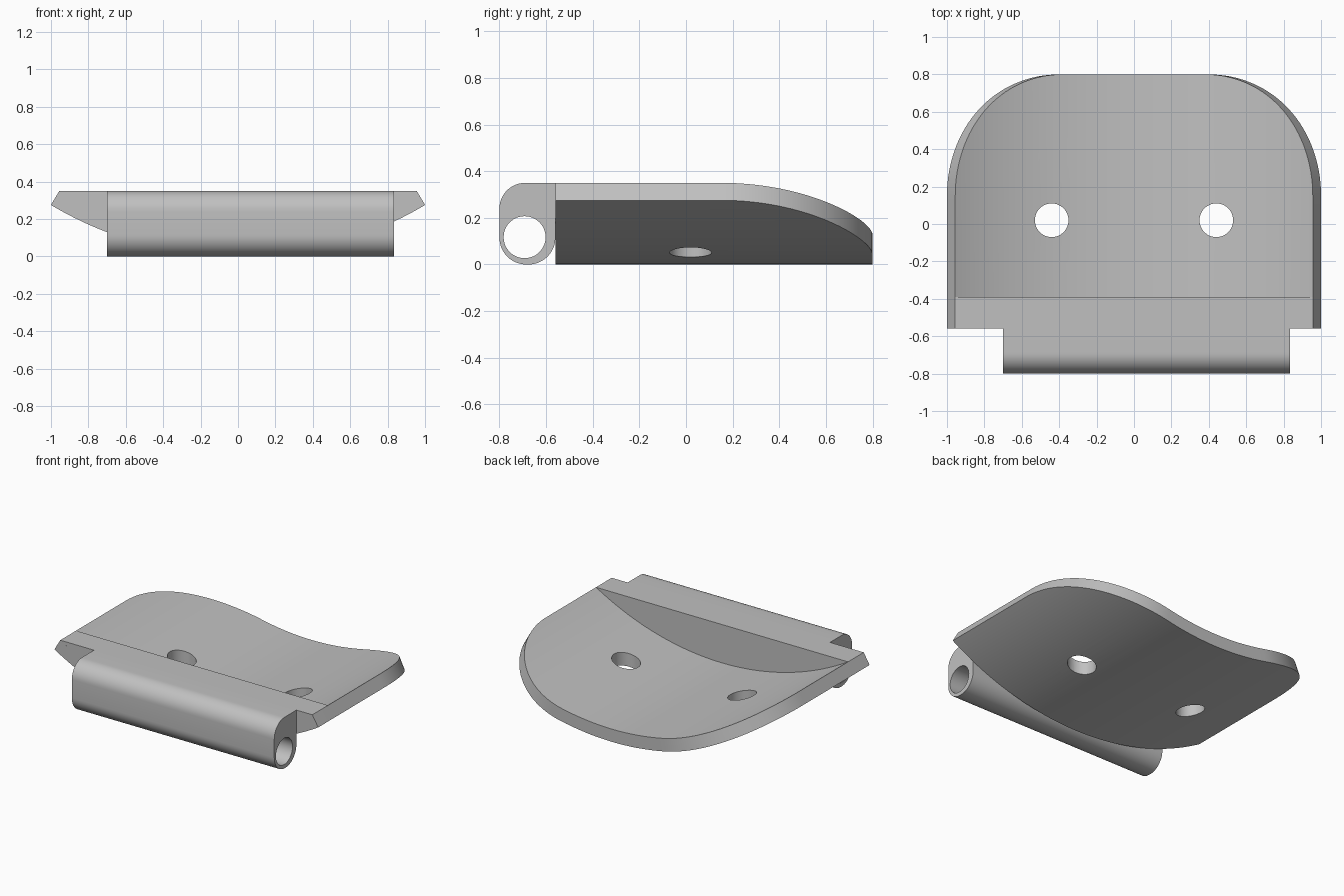
import bpy, bmesh
from math import sin, cos, pi, radians
from mathutils import Vector

default = bpy.data.objects.get("Cube")
if default:
    bpy.data.objects.remove(default, do_unlink=True)

grey = bpy.data.materials.new("light_grey")
grey.use_nodes = True
COLOUR = (0.53, 0.53, 0.53, 1)
grey.diffuse_color = COLOUR
grey.node_tree.nodes["Principled BSDF"].inputs["Base Color"].default_value = COLOUR

R = 1.956               # outer bend radius of the plate
R_IN = R - 0.087        # inner bend radius
HALF = 1.05             # half width of the plate measured along the bend
CORNER = 0.65           # corner radius of the unbent plate
FRONT, BACK = -0.56, 0.8


def finish(bm, name):
    bmesh.ops.recalc_face_normals(bm, faces=bm.faces)
    mesh = bpy.data.meshes.new(name)
    bm.to_mesh(mesh)
    bm.free()
    obj = bpy.data.objects.new(name, mesh)
    bpy.context.collection.objects.link(obj)
    mesh.materials.append(grey)
    return obj


def prism(name, points, offset):
    """Extrude a closed loop of 3D points along an offset."""
    bm = bmesh.new()
    face = bm.faces.new([bm.verts.new(p) for p in points])
    new = bmesh.ops.extrude_face_region(bm, geom=[face])["geom"]
    bmesh.ops.translate(bm, vec=offset,
                        verts=[v for v in new if isinstance(v, bmesh.types.BMVert)])
    return finish(bm, name)


def activate(obj):
    bpy.ops.object.select_all(action="DESELECT")
    obj.select_set(True)
    bpy.context.view_layer.objects.active = obj


def drill(obj, location, radius, depth, rotation=(0, 0, 0)):
    bpy.ops.mesh.primitive_cylinder_add(vertices=48, radius=radius, depth=depth,
                                        location=location, rotation=rotation)
    cutter = bpy.context.object
    cutter.hide_render = True
    cutter.data.materials.append(grey)
    mod = obj.modifiers.new("hole", "BOOLEAN")
    mod.operation, mod.solver, mod.object = "DIFFERENCE", "EXACT", cutter
    activate(obj)
    bpy.ops.object.modifier_apply(modifier=mod.name)
    bpy.data.objects.remove(cutter, do_unlink=True)


def bend(s, radius, y):
    a = s / R
    return Vector((radius * sin(a), y, R - radius * cos(a)))


# Curved plate: columns across the bend, ending on the rounded back outline
flat = HALF - CORNER
right = [(flat + CORNER * sin(a), BACK - CORNER * (1 - cos(a)))
         for a in (i * pi / 2 / 32 for i in range(33))]
middle = [(flat * i / 8, BACK) for i in range(-7, 8)]
columns = [(-s, y) for s, y in reversed(right)] + middle + right

bm = bmesh.new()
rings = [[bm.verts.new(bend(s, r, y)) for r, y in
          ((R, FRONT), (R, end), (R_IN, end), (R_IN, FRONT))] for s, end in columns]
for a, b in zip(rings, rings[1:]):
    for i in range(4):
        j = (i + 1) % 4
        bm.faces.new((a[i], a[j], b[j], b[i]))
bm.faces.new(rings[0])
bm.faces.new(rings[-1])
plate = finish(bm, "curved_plate")
for side in (-1, 1):
    drill(plate, (side * 0.44, 0.02, 0.1), 0.09, 1)

# Flat-topped bar filling the hollow along the front
arc = [bend(HALF * i / 32, R_IN, FRONT) for i in range(-32, 33)]
bar = prism("front_bar", arc, (0, 0.17, 0))

# Hinge barrel: rounded profile run across the front, with a pin hole
def fillet(y, z, r, start):
    return [Vector((-0.70, y + r * cos(a), z + r * sin(a)))
            for a in (radians(start + 90 * i / 12) for i in range(13))]


top = arc[0].z
profile = [Vector((-0.70, FRONT, top))]
profile += fillet(-0.69, top - 0.11, 0.11, 90)
profile += fillet(-0.685, 0.115, 0.115, 180)
profile += fillet(FRONT - 0.115, 0.115, 0.115, 270)
barrel = prism("hinge_barrel", profile, (1.535, 0, 0))
drill(barrel, (0, -0.692, 0.117), 0.09, 3, (0, pi / 2, 0))

# Smooth curved surfaces, keep the rims crisp
for obj in (plate, bar, barrel):
    activate(obj)
    bpy.ops.object.shade_smooth_by_angle(angle=radians(25))
